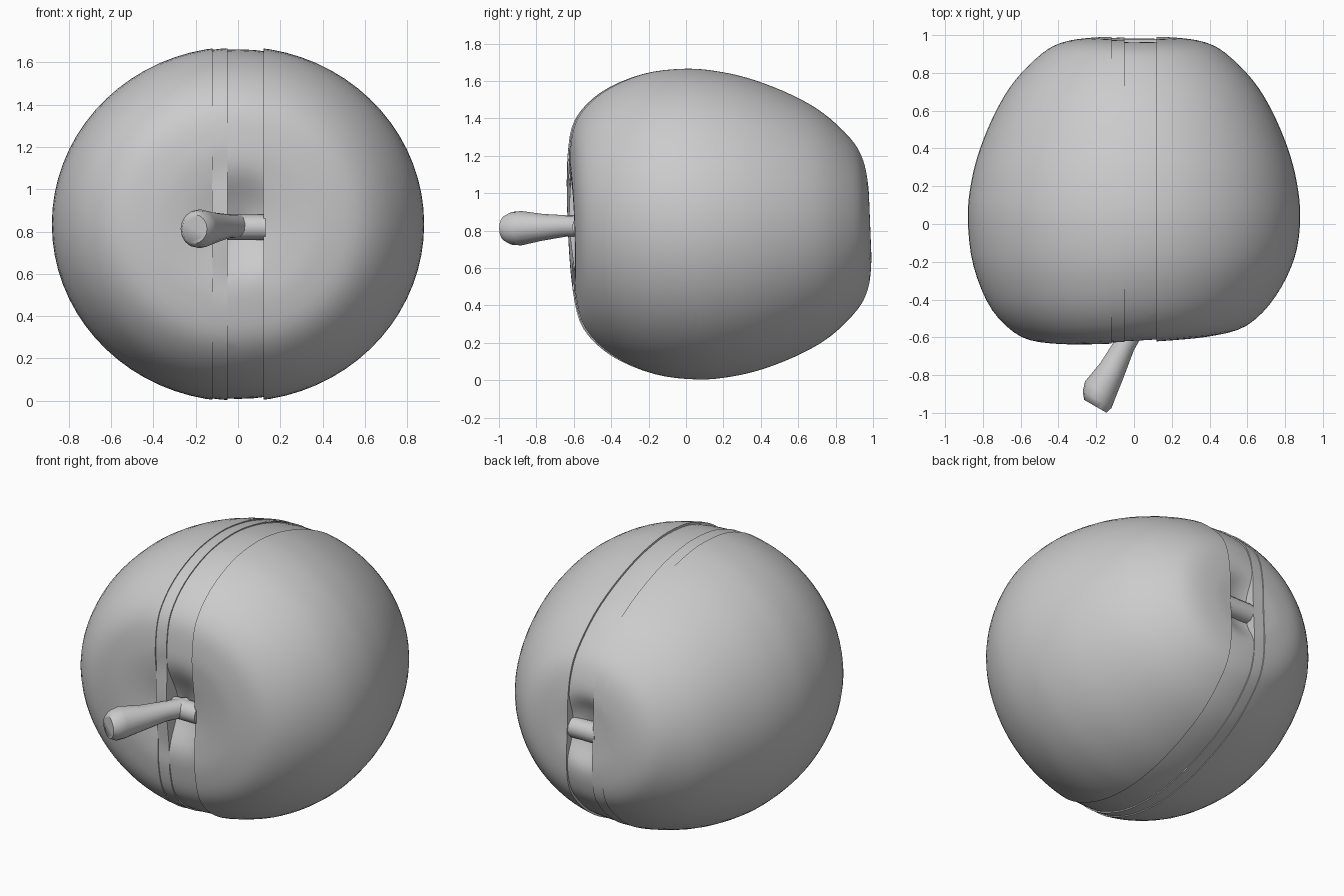
import bpy, bmesh, math
from mathutils import Vector

if "Cube" in bpy.data.objects:
    bpy.data.objects.remove(bpy.data.objects["Cube"])

CZ = 0.835  # height of the core axis, which runs along y


def smooth_line(pts, n=4):
    """Catmull-Rom through a list of 2D points."""
    p = [Vector(q) for q in pts]
    p = [2 * p[0] - p[1]] + p + [2 * p[-1] - p[-2]]
    out = []
    for i in range(1, len(p) - 2):
        a, b, c, d = p[i - 1:i + 3]
        for k in range(n):
            t = k / n
            out.append(0.5 * (2 * b + (c - a) * t + (2 * a - 5 * b + 4 * c - d) * t * t
                              + (3 * b - a - 3 * c + d) * t ** 3))
    return out + [p[-2]]


def skin(bm, rings):
    """Join rings of equal length with quads and cap both ends."""
    n = len(rings[0])
    for a, b in zip(rings, rings[1:]):
        for i in range(n):
            bm.faces.new((a[i], a[(i + 1) % n], b[(i + 1) % n], b[i]))
    bm.faces.new(rings[0][::-1])
    bm.faces.new(rings[-1])
    bmesh.ops.recalc_face_normals(bm, faces=bm.faces[:])


def finish(bm, name, angle=40):
    me = bpy.data.meshes.new(name)
    bm.to_mesh(me)
    bm.free()
    ob = bpy.data.objects.new(name, me)
    bpy.context.collection.objects.link(ob)
    bpy.ops.object.select_all(action='DESELECT')
    ob.select_set(True)
    bpy.context.view_layer.objects.active = ob
    bpy.ops.object.shade_smooth_by_angle(angle=math.radians(angle))
    return ob


def fruit_slice(name, x0, x1, front, back, inset=0.0):
    """Revolved fruit body cut down to the slab x0..x1.
    front and back are the y positions of the two dimple centres."""
    prof = smooth_line([
        (front, 0.01), (front * 0.6 - 0.61 * 0.4, 0.12), (-0.61, 0.27),
        (-0.61, 0.42), (-0.565, 0.6), (-0.42, 0.75), (-0.2, 0.85), (0.03, 0.88),
        (0.22, 0.862), (0.4, 0.815), (0.6, 0.73), (0.76, 0.63), (0.9, 0.49), (0.96, 0.38),
        (0.983, 0.24), (back * 0.6 + 0.985 * 0.4, 0.12), (back, 0.01)])
    bm = bmesh.new()
    rings = []
    n = 72
    k = 1 - inset / 0.88
    for y, r in prof:
        ring = []
        for i in range(n):
            a = 2 * math.pi * i / n
            x, z = r * math.cos(a), r * 0.953 * math.sin(a)
            # the front leans a little sideways, the whole body a little forward
            yy = y + (0.05 * x if y < 0 else 0) * min(1, abs(y) / 0.4) - 0.04 * z
            ring.append(bm.verts.new((x * k, 0.18 + (yy - 0.18) * k, CZ + z * k)))
        rings.append(ring)
    skin(bm, rings)
    for x, side in ((x0, -1), (x1, 1)):
        if abs(x) < 0.88:
            res = bmesh.ops.bisect_plane(bm, geom=bm.verts[:] + bm.edges[:] + bm.faces[:],
                                         plane_co=(x, 0, 0), plane_no=(side, 0, 0), clear_outer=True)
            edges = [e for e in res['geom_cut'] if isinstance(e, bmesh.types.BMEdge)]
            bmesh.ops.holes_fill(bm, edges=edges, sides=0)
    bmesh.ops.recalc_face_normals(bm, faces=bm.faces[:])
    return finish(bm, name)


# Fruit body: two large halves with a raised strip and a recessed band between
fruit_slice("left_half", -1, -0.12, -0.57, 0.98)
fruit_slice("right_half", 0.12, 1, -0.585, 0.98)
fruit_slice("narrow_band", -0.122, -0.05, -0.63, 0.98, 0.006)
fruit_slice("recessed_band", -0.052, 0.122, -0.5, 0.9, 0.013)

# Core bars crossing the recessed band at the front and back dimples
for name, y in (("front_core_bar", -0.55), ("back_core_bar", 0.92)):
    bm = bmesh.new()
    rings = [[bm.verts.new((x, y + 0.06 * math.cos(math.tau * i / 12),
                            0.82 + 0.06 * math.sin(math.tau * i / 12))) for i in range(12)]
             for x in (-0.06, 0.13)]
    skin(bm, rings)
    finish(bm, name)

# Stem: tapered rod swelling to a blunt tip
bm = bmesh.new()
side = Vector((0.866, -0.5, 0))
rings = []
for x, y, z, r in ((0.02, -0.52, 0.825, 0.055), (-0.05, -0.64, 0.825, 0.057), (-0.115, -0.77, 0.818, 0.072),
                   (-0.18, -0.88, 0.813, 0.092), (-0.195, -0.93, 0.812, 0.088), (-0.205, -0.965, 0.812, 0.068)):
    rings.append([bm.verts.new(Vector((x, y, z)) + side * r * math.cos(math.tau * i / 16)
                               + Vector((0, 0, r * math.sin(math.tau * i / 16)))) for i in range(16)])
skin(bm, rings)
finish(bm, "stem", 60)
